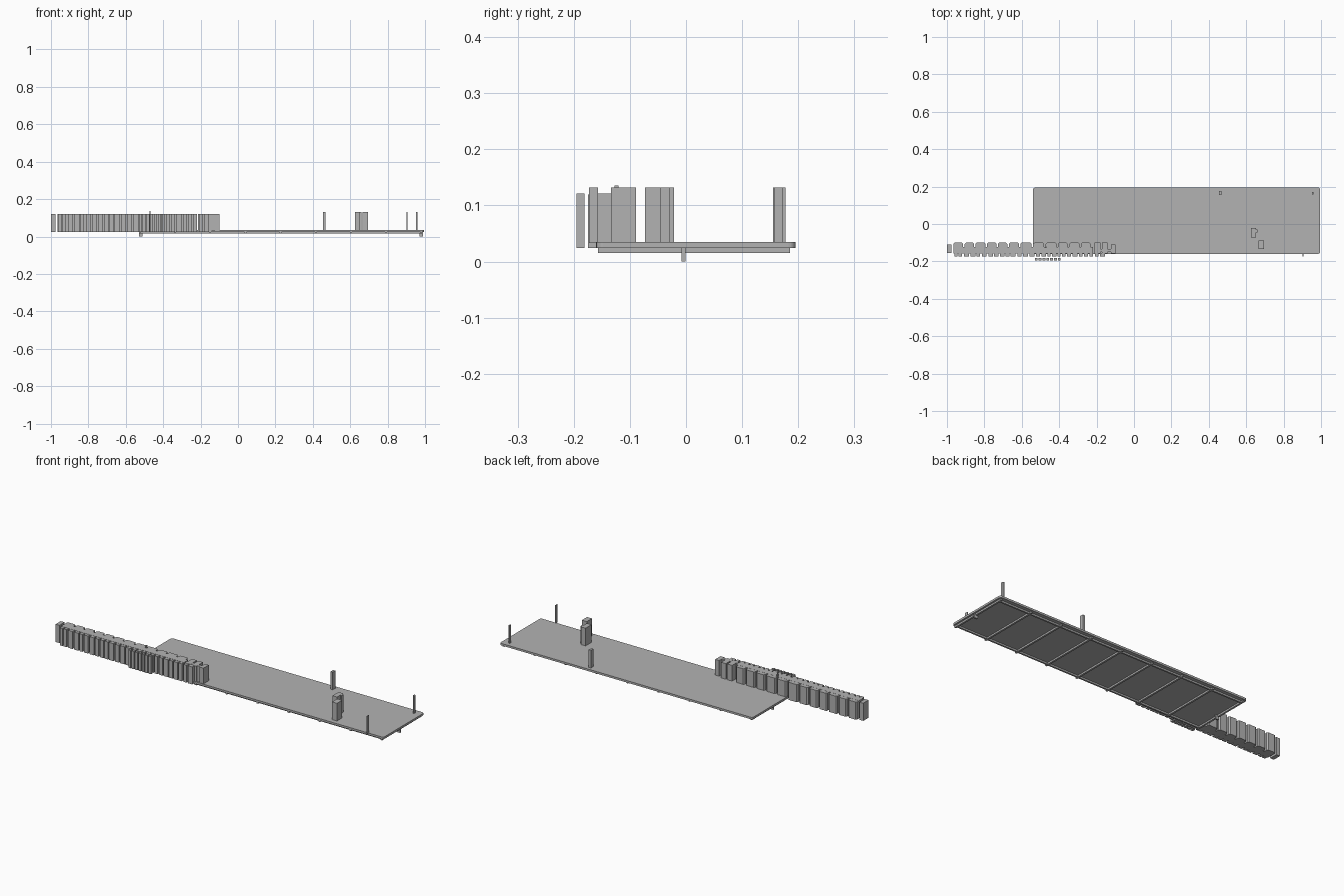
import bpy, bmesh, math, random

if "Cube" in bpy.data.objects:
    bpy.data.objects.remove(bpy.data.objects["Cube"])
random.seed(4)

grey = bpy.data.materials.new("plain grey")
grey.diffuse_color = (0.45, 0.45, 0.45, 1)
grey.use_nodes = True
grey.node_tree.nodes["Principled BSDF"].inputs["Base Color"].default_value = grey.diffuse_color


def prism(name, outlines, z0, z1):
    """Extrude one or more plan outlines from z0 to z1 as one object."""
    bm = bmesh.new()
    for pts in outlines:
        lo = [bm.verts.new((x, y, z0)) for x, y in pts]
        hi = [bm.verts.new((x, y, z1)) for x, y in pts]
        bm.faces.new(lo[::-1])
        bm.faces.new(hi)
        n = len(pts)
        for i in range(n):
            j = (i + 1) % n
            bm.faces.new((lo[i], lo[j], hi[j], hi[i]))
    bmesh.ops.recalc_face_normals(bm, faces=bm.faces)
    me = bpy.data.meshes.new(name)
    bm.to_mesh(me)
    bm.free()
    me.materials.append(grey)
    ob = bpy.data.objects.new(name, me)
    bpy.context.collection.objects.link(ob)
    return ob


def rect(x0, x1, y0, y1):
    return [(x0, y0), (x1, y0), (x1, y1), (x0, y1)]


def rounded(x0, x1, y0, y1, r, steps=4):
    pts = []
    for cx, cy, a in ((x1 - r, y1 - r, 0), (x0 + r, y1 - r, 90),
                      (x0 + r, y0 + r, 180), (x1 - r, y0 + r, 270)):
        for i in range(steps + 1):
            t = math.radians(a + 90 * i / steps)
            pts.append((cx + r * math.cos(t), cy + r * math.sin(t)))
    return pts


def chamfered(x0, x1, y0, y1, c):
    # back corners cut off
    return [(x0, y0), (x1, y0), (x1, y1 - c), (x1 - c, y1), (x0 + c, y1), (x0, y1 - c)]


# Large deck plate
X0, X1 = -0.54, 0.995
prism("deck", [rounded(X0, X1, -0.16, 0.195, 0.012)], 0.024, 0.035)

# Underside frame: long rails, end rails and cross ribs
prism("long_rails", [rect(X0 + 0.01, X1 - 0.01, -0.148, -0.139),
                     rect(X0 + 0.01, X1 - 0.01, 0.166, 0.175)], 0.015, 0.025)
mid, pitch = (X0 + X1) / 2, (X1 - X0 - 0.03) / 8
prism("cross_ribs", [rect(mid + k * pitch - 0.005, mid + k * pitch + 0.005, -0.157, 0.185)
                     for k in range(-4, 5)], 0.015, 0.025)

# Feet at both ends
prism("feet", [rect(-0.53, -0.51, -0.008, -0.001), rect(0.97, 0.99, -0.008, -0.001)], 0, 0.025)

# Upright posts and blocks standing on the deck
posts = {
    "front_post": rect(0.901, 0.905, -0.173, -0.157),
    "back_post": rect(0.454, 0.467, 0.155, 0.177),
    "corner_post": rect(0.951, 0.959, 0.158, 0.172),
    "front_block": rect(0.665, 0.695, -0.134, -0.089),
    "middle_block": rect(0.625, 0.653, -0.073, -0.021),
    "middle_block_side": rect(0.653, 0.661, -0.045, -0.029),
}
for name, outline in posts.items():
    prism(name, [outline], 0.033, 0.132)
prism("thin_rod", [rect(-0.473, -0.467, -0.127, -0.12)], 0.1, 0.136)

# Long row: continuous core, notched back blocks, small front studs
Z0, Z1 = 0.024, 0.121
prism("row_core", [rect(-0.965, -0.218, -0.158, -0.122)], Z0, Z1)
blocks, x = [], -0.965
while x < -0.26:
    w = random.uniform(0.048, 0.06)
    blocks.append(chamfered(x, min(x + w, -0.22), -0.15, -0.1, 0.006))
    x += w + 0.009
prism("row_back_blocks", blocks, Z0, Z1 - 0.0005)
studs, x = [], -0.96
while x < -0.15:
    w = random.uniform(0.015, 0.028)
    studs.append(rect(x, x + w, -0.175, -0.155))
    x += w + random.uniform(0.005, 0.011)
prism("row_front_studs", studs, Z0, Z1 - 0.001)

# Separate blocks at the ends of the row
prism("row_end_blocks", [rect(-1.0, -0.977, -0.155, -0.11),
                         rect(-0.21, -0.18, -0.157, -0.1),
                         rect(-0.172, -0.143, -0.157, -0.1),
                         rect(-0.124, -0.1, -0.157, -0.11),
                         rect(-0.215, -0.11, -0.15, -0.135)], Z0, Z1)

# Short outer row of small blocks
prism("outer_small_blocks", [rect(-0.53 + 0.0205 * i, -0.515 + 0.0205 * i, -0.195, -0.181)
                             for i in range(7)], Z0, Z1)
